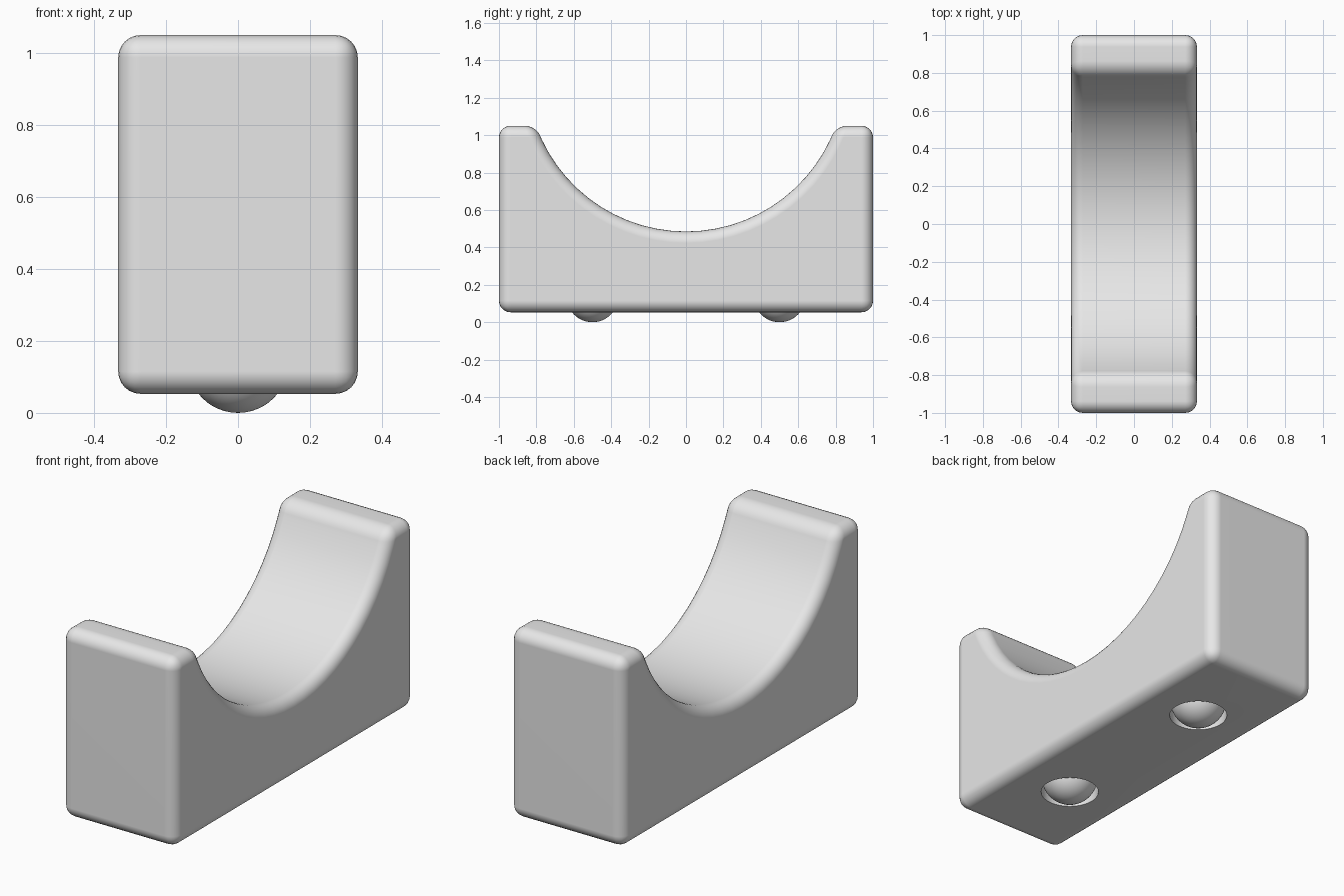
import bpy, bmesh, math

if "Cube" in bpy.data.objects:
    bpy.data.objects.remove(bpy.data.objects["Cube"], do_unlink=True)

HALF_WIDTH, BOTTOM, TOP = 0.333, 0.053, 1.05
ARC_RADIUS, ARC_CENTRE = 0.85, 1.335
ARC_STEPS = 26
BALL_RADIUS, BALL_Y = 0.14, 0.5

grey = bpy.data.materials.new("light grey")
grey.use_nodes = True
grey.diffuse_color = (0.8, 0.8, 0.8, 1)
grey.node_tree.nodes["Principled BSDF"].inputs["Base Color"].default_value = (0.8, 0.8, 0.8, 1)


def add_object(name, bm):
    bmesh.ops.recalc_face_normals(bm, faces=bm.faces[:])
    mesh = bpy.data.meshes.new(name)
    bm.to_mesh(mesh)
    bm.free()
    mesh.materials.append(grey)
    obj = bpy.data.objects.new(name, mesh)
    bpy.context.collection.objects.link(obj)
    return obj


def select(obj):
    bpy.ops.object.select_all(action="DESELECT")
    obj.select_set(True)
    bpy.context.view_layer.objects.active = obj


# Cradle: block profile with a round scoop, extruded across the width
profile = [(-1, TOP), (-1, BOTTOM), (1, BOTTOM), (1, TOP)]
sweep = math.acos((ARC_CENTRE - TOP) / ARC_RADIUS)
for i in range(ARC_STEPS + 1):
    a = sweep * (1 - 2 * i / ARC_STEPS)
    profile.append((ARC_RADIUS * math.sin(a), ARC_CENTRE - ARC_RADIUS * math.cos(a)))

bm = bmesh.new()
side = bm.faces.new([bm.verts.new((-HALF_WIDTH, y, z)) for y, z in profile])
extruded = bmesh.ops.extrude_face_region(bm, geom=[side], use_keep_orig=True)
moved = [v for v in extruded["geom"] if isinstance(v, bmesh.types.BMVert)]
bmesh.ops.translate(bm, verts=moved, vec=(2 * HALF_WIDTH, 0, 0))
cradle = add_object("cradle", bm)

# Rounded edges
bevel = cradle.modifiers.new("rounded edges", "BEVEL")
bevel.width = 0.062
bevel.segments = 6
bevel.limit_method = "ANGLE"
bevel.angle_limit = math.radians(30)
bevel.use_clamp_overlap = False
select(cradle)
bpy.ops.object.modifier_apply(modifier=bevel.name)

# Round feet sitting in pockets in the underside
for label, sign in (("front", -1), ("back", 1)):
    bm = bmesh.new()
    bmesh.ops.create_cone(bm, cap_ends=True, segments=48, radius1=BALL_RADIUS + 0.003,
                          radius2=BALL_RADIUS + 0.003, depth=0.4)
    bmesh.ops.translate(bm, verts=bm.verts[:], vec=(0, sign * BALL_Y, 0.08))
    cutter = add_object(label + "_pocket_cutter", bm)
    cut = cradle.modifiers.new(label + " pocket", "BOOLEAN")
    cut.object = cutter
    cut.operation = "DIFFERENCE"
    cut.solver = "EXACT"
    select(cradle)
    bpy.ops.object.modifier_apply(modifier=cut.name)
    bpy.data.objects.remove(cutter, do_unlink=True)

    bm = bmesh.new()
    bmesh.ops.create_uvsphere(bm, u_segments=48, v_segments=24, radius=BALL_RADIUS)
    bmesh.ops.translate(bm, verts=bm.verts[:], vec=(0, sign * BALL_Y, BALL_RADIUS))
    foot = add_object(label + "_ball_foot", bm)
    select(foot)
    bpy.ops.object.shade_smooth()

# Smooth shading with flat large faces
select(cradle)
bpy.ops.object.shade_smooth_by_angle(angle=math.radians(30))
weighted = cradle.modifiers.new("weighted normals", "WEIGHTED_NORMAL")
weighted.keep_sharp = True
